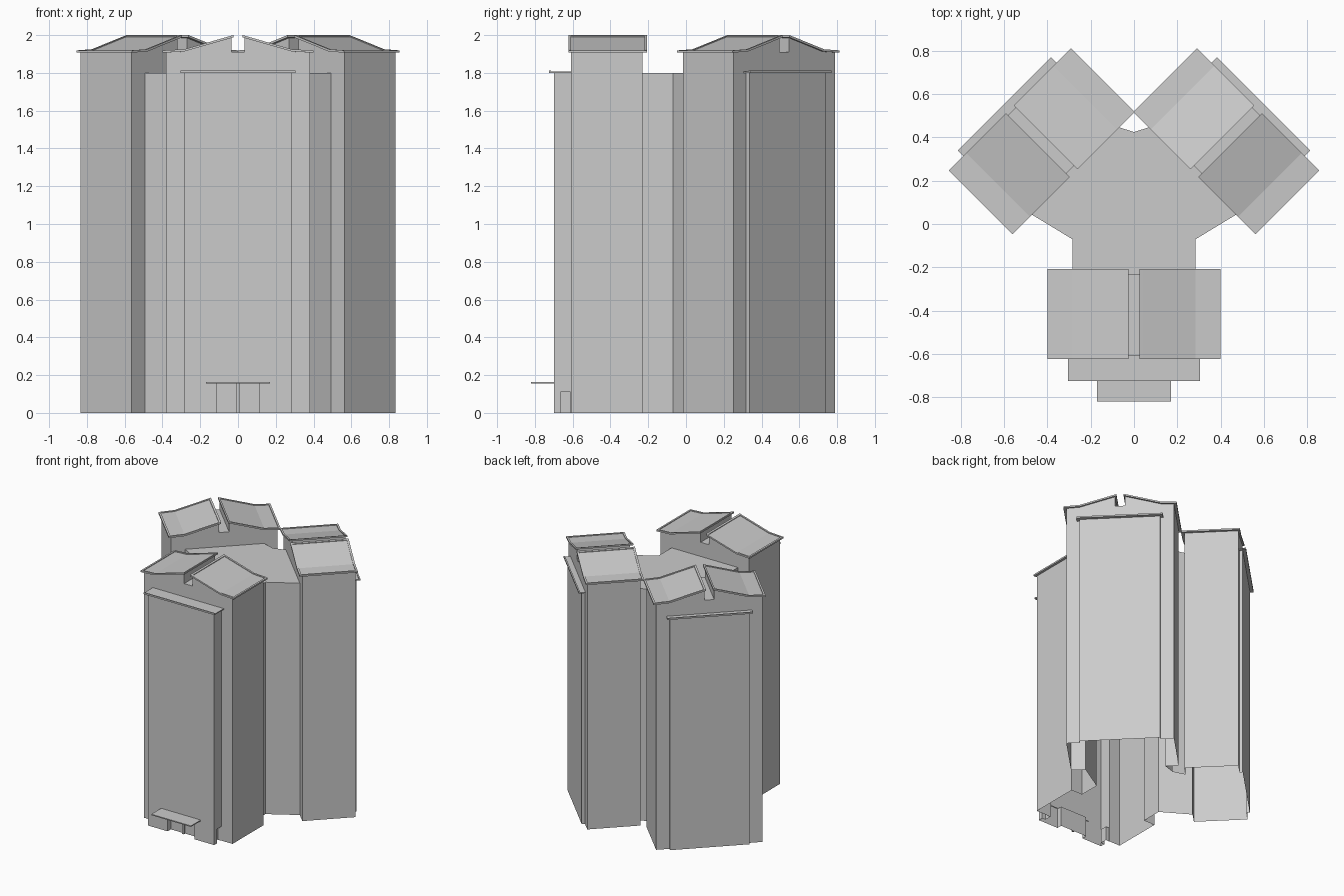
import bpy, bmesh
from math import radians
from mathutils import Matrix, Vector

if "Cube" in bpy.data.objects:
    bpy.data.objects.remove(bpy.data.objects["Cube"])


def prism(name, pts, lo, hi, mat=Matrix(), axis='Y'):
    """Extrude an outline: (x, z) along y, or (x, y) along z."""
    bm = bmesh.new()
    place = (lambda p, h: (p[0], h, p[1])) if axis == 'Y' else (lambda p, h: (p[0], p[1], h))
    face = bm.faces.new([bm.verts.new(place(p, lo)) for p in pts])
    ext = bmesh.ops.extrude_face_region(bm, geom=[face])
    d = Vector(place((0, 0), hi - lo))
    for v in ext['geom']:
        if isinstance(v, bmesh.types.BMVert):
            v.co += d
    bmesh.ops.transform(bm, matrix=mat, verts=bm.verts)
    bmesh.ops.recalc_face_normals(bm, faces=bm.faces)
    me = bpy.data.meshes.new(name)
    bm.to_mesh(me)
    bm.free()
    ob = bpy.data.objects.new(name, me)
    bpy.context.collection.objects.link(ob)
    return ob


def box(name, x0, x1, y0, y1, z0, z1, mat=Matrix()):
    return prism(name, [(x0, z0), (x1, z0), (x1, z1), (x0, z1)], y0, y1, mat)


def boolean(ob, other, op):
    m = ob.modifiers.new(op.lower(), 'BOOLEAN')
    m.operation, m.solver, m.object = op, 'EXACT', other
    bpy.context.view_layer.objects.active = ob
    bpy.ops.object.modifier_apply(modifier=m.name)
    bpy.data.objects.remove(other, do_unlink=True)


def mirrored(half):
    return half + [(-x, z) for x, z in reversed(half)]


# Flared roof line, from eave to ridge slot
ROOF = [(0.40, 1.919), (0.285, 1.925), (0.025, 2.0)]
T = 0.012
GABLE = mirrored([(0.38, 0), (0.38, 1.908), (0.285, 1.913), (0.035, 1.986)]
                 + [(0.035, 1.91)])

# Three wings: name, placement, front of the projecting bay
WINGS = [
    ("front", Matrix(), -0.70),
    ("right", Matrix.Rotation(radians(135), 4, 'Z') @ Matrix.Translation((-0.031, -0.157, 0)), -0.633),
    ("left", Matrix.Rotation(radians(-135), 4, 'Z') @ Matrix.Translation((0.031, -0.157, 0)), -0.633),
]

# Central core joining the wings
half = [(0.285, -0.26), (0.285, -0.07), (0.521, 0.073), (0.117, 0.476), (0.096, 0.455)]
core = half + [(0, 0.425)] + [(-x, y) for x, y in reversed(half)]
body = prism("tower_walls", core, 0, 1.8, axis='Z')

for name, mat, bay in WINGS:
    # Walls with notched gable and projecting bay
    boolean(body, prism("wing", GABLE, -0.61, -0.23, mat), 'UNION')
    boolean(body, box("bay", -0.285, 0.285, bay, -0.56, 0, 1.8, mat), 'UNION')

    # Bay cap with a thin raised rim
    f = bay - 0.025
    box(name + "_bay_cap", -0.305, 0.305, f, -0.61, 1.80, 1.807, mat)
    box(name + "_cap_rim", -0.305, 0.305, f, f + 0.01, 1.807, 1.812, mat)

    # Two roof panels with raised edges
    for side, sx in (("a", 1), ("b", -1)):
        def strip(part, line, up, y0, y1):
            pts = [(sx * x, z - up) for x, z in line]
            pts += [(sx * x, z - T) for x, z in reversed(line)]
            prism(f"{name}_roof_{part}_{side}", pts, y0, y1, mat)
        y0, y1 = -0.623, -0.207
        strip("panel", ROOF, 0.005, y0, y1)
        strip("front_edge", ROOF, 0, y0, y0 + 0.014)
        strip("back_edge", ROOF, 0, y1 - 0.014, y1)
        strip("eave_edge", [(0.40, 1.919), (0.386, 1.9197)], 0, y0, y1)
        strip("ridge_edge", [(0.039, 1.996), (0.025, 2.0)], 0, y0, y1)

# Entrance recess and side door recesses
boolean(body, box("entrance_cut", -0.115, 0.115, -0.75, -0.66, -0.1, 0.155), 'DIFFERENCE')
for s in (1, -1):
    x0, x1 = sorted((s * 0.255, s * 0.35))
    boolean(body, box("door_cut", x0, x1, -0.665, -0.612, -0.1, 0.11), 'DIFFERENCE')

# Walls are an open shell underneath
bm = bmesh.new()
bm.from_mesh(body.data)
low = [f for f in bm.faces if all(abs(v.co.z) < 1e-4 for v in f.verts)]
bmesh.ops.delete(bm, geom=low, context='FACES')
bm.to_mesh(body.data)
bm.free()

# Entrance canopy and door post
box("entrance_canopy", -0.17, 0.17, -0.82, -0.695, 0.156, 0.164)
box("entrance_post", -0.008, 0.008, -0.675, -0.66, 0, 0.155)
